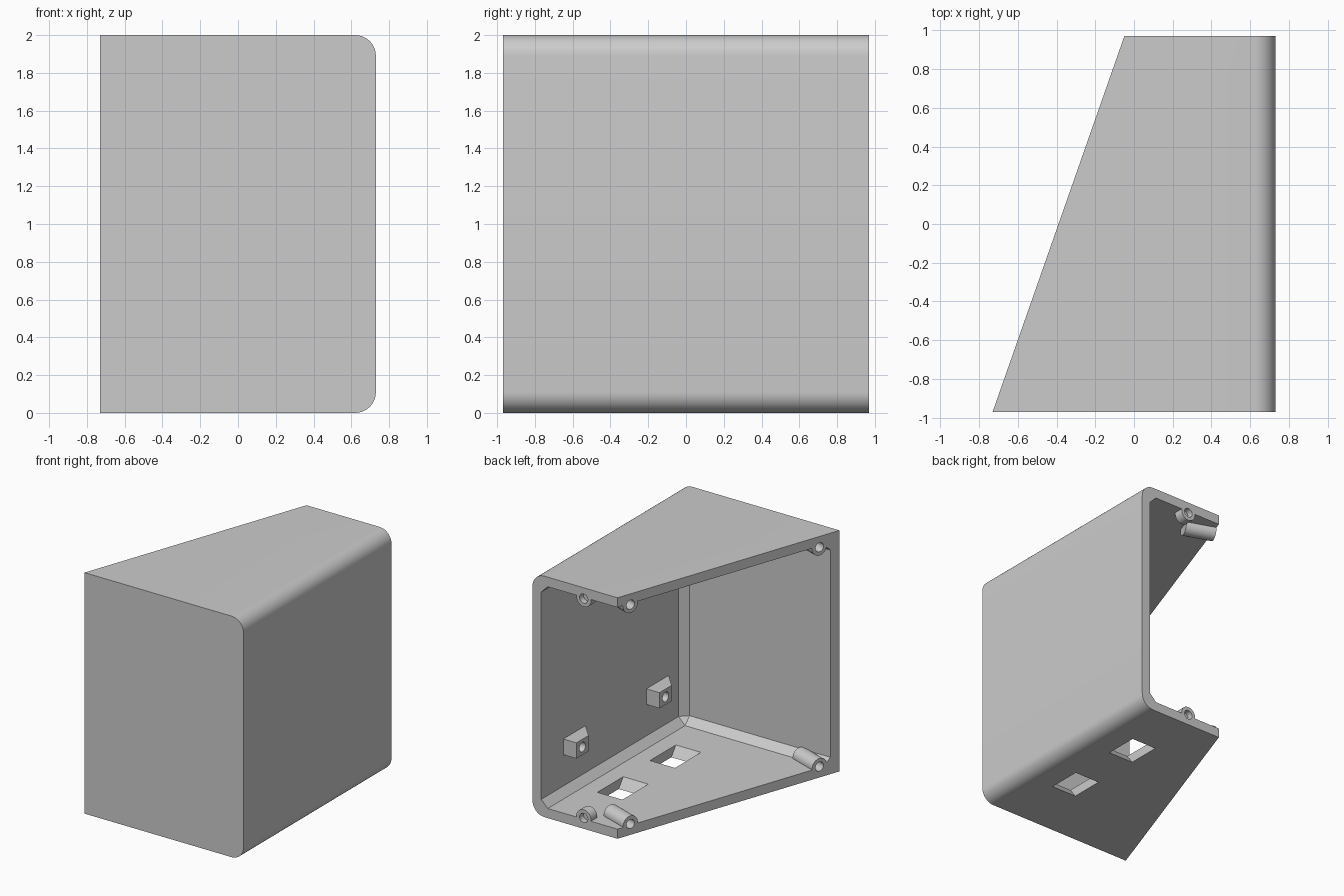
import bpy, bmesh
from mathutils import Vector

if "Cube" in bpy.data.objects:
    bpy.data.objects.remove(bpy.data.objects["Cube"])

# Single plastic colour
grey = bpy.data.materials.new("grey_plastic")
grey.use_nodes = True
colour = (0.6, 0.6, 0.6, 1)
grey.diffuse_color = colour
grey.node_tree.nodes["Principled BSDF"].inputs["Base Color"].default_value = colour

WALL = 0.08
BACK_CORNER = Vector((-0.05, 0.97, 0))
FRONT_CORNER = Vector((-0.73, -0.97, 0))
RIM = (FRONT_CORNER - BACK_CORNER).normalized()
INWARD = Vector((-RIM.y, RIM.x, 0))


def finish(name, bm):
    bmesh.ops.recalc_face_normals(bm, faces=bm.faces[:])
    mesh = bpy.data.meshes.new(name)
    bm.to_mesh(mesh)
    bm.free()
    obj = bpy.data.objects.new(name, mesh)
    bpy.context.collection.objects.link(obj)
    mesh.materials.append(grey)
    return obj


def prism_mesh(points, z0, z1):
    """Footprint extruded upwards."""
    bm = bmesh.new()
    face = bm.faces.new([bm.verts.new((x, y, z0)) for x, y in points])
    top = bmesh.ops.extrude_face_region(bm, geom=[face])["geom"]
    verts = [v for v in top if isinstance(v, bmesh.types.BMVert)]
    bmesh.ops.translate(bm, verts=verts, vec=(0, 0, z1 - z0))
    bmesh.ops.recalc_face_normals(bm, faces=bm.faces[:])
    return bm


def rod(name, start, direction, length, radius):
    """Cylinder running from start along direction."""
    bm = bmesh.new()
    bmesh.ops.create_cone(bm, cap_ends=True, segments=24, radius1=radius,
                          radius2=radius, depth=length)
    obj = finish(name, bm)
    obj.rotation_mode = "QUATERNION"
    obj.rotation_quaternion = direction.to_track_quat("Z", "Y")
    obj.location = start + direction * length / 2
    return obj


def combine(target, other, operation):
    """Apply a boolean and discard the helper."""
    bpy.context.view_layer.update()
    mod = target.modifiers.new("bool", "BOOLEAN")
    mod.operation, mod.solver, mod.object = operation, "EXACT", other
    bpy.context.view_layer.objects.active = target
    bpy.ops.object.modifier_apply(modifier=mod.name)
    bpy.data.objects.remove(other)


def smooth(obj):
    bpy.ops.object.select_all(action="DESELECT")
    obj.select_set(True)
    bpy.context.view_layer.objects.active = obj
    bpy.ops.object.shade_smooth_by_angle(angle=0.5)


# Outer shell with two rounded long edges on the tall side
bm = prism_mesh([FRONT_CORNER.xy, (0.73, -0.97), (0.73, 0.97), BACK_CORNER.xy], 0, 2)
long_edges = [e for e in bm.edges
              if all(v.co.x > 0.7 for v in e.verts)
              and abs(e.verts[0].co.y - e.verts[1].co.y) > 1]
bmesh.ops.bevel(bm, geom=long_edges, offset=0.11, segments=10, profile=0.5,
                affect="EDGES")
shell = finish("enclosure_shell", bm)

# Chamfered cavity, open at the back and along the slant
bm = prism_mesh([(-2, -0.97 + WALL), (0.73 - WALL, -0.97 + WALL),
                 (0.73 - WALL, 2), (-2, 2)], WALL, 2 - WALL)
bmesh.ops.bevel(bm, geom=bm.edges[:], offset=0.06, segments=1, affect="EDGES")
combine(shell, finish("cavity_cutter", bm), "DIFFERENCE")

# Screw bosses on the slanted rim and the back rim, at floor and ceiling
bosses = []
for z in (0.09, 1.91):
    for along in (0.12, 1.87):
        start = BACK_CORNER + RIM * along + Vector((0, 0, z))
        bosses.append((start, INWARD, 0.25))
    bosses.append((Vector((0.26, 0.97, z)), Vector((0, -1, 0)), 0.08))
for start, direction, length in bosses:
    combine(shell, rod("boss", start, direction, length, 0.068), "UNION")
for start, direction, length in bosses:
    drill = rod("drill", start - direction * 0.05, direction, length + 0.02, 0.038)
    combine(shell, drill, "DIFFERENCE")

# Rectangular floor openings, flared towards the inside
for y in (0.52, -0.17):
    bm = prism_mesh([(0.22, y - 0.28), (0.45, y - 0.28), (0.45, y), (0.22, y)],
                    0, WALL)
    for v in bm.verts:
        inside = v.co.z > WALL / 2
        if inside and v.co.y < y - 0.1:
            v.co.y -= 0.06
        v.co.z += 0.001 if inside else -0.001
    combine(shell, finish("window_cutter", bm), "DIFFERENCE")
smooth(shell)

# Wedge-backed mounting blocks on the inner side wall
for label, y in (("back", 0.68), ("front", -0.41)):
    block = finish(label + "_mounting_block", prism_mesh(
        [(0.66, y), (0.53, y), (0.53, y - 0.16), (0.66, y - 0.3)], 0.4, 0.53))
    drill = rod("drill", Vector((0.5, y - 0.08, 0.465)), Vector((1, 0, 0)), 0.13, 0.04)
    combine(block, drill, "DIFFERENCE")
    smooth(block)
